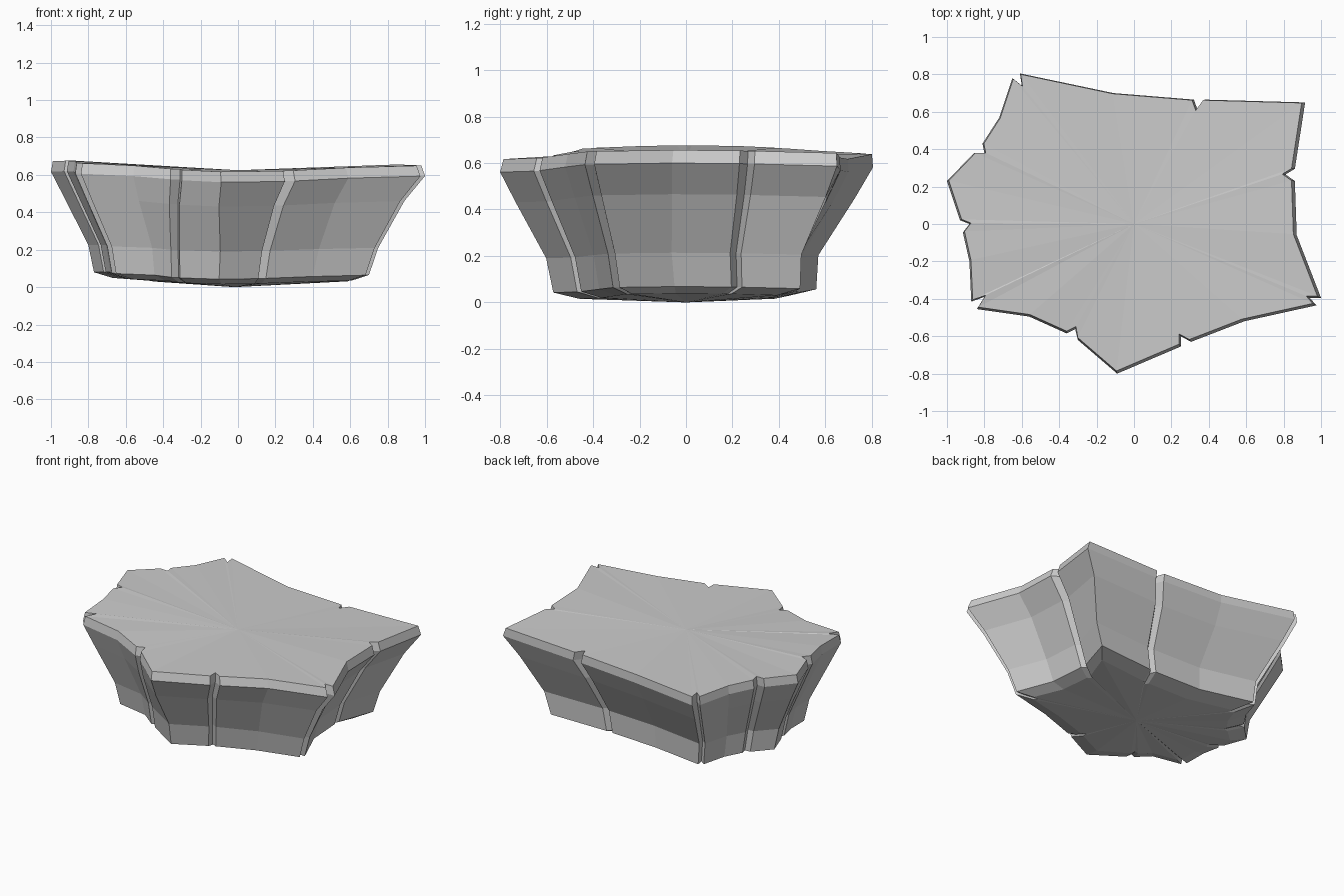
import bpy, bmesh

if "Cube" in bpy.data.objects:
    bpy.data.objects.remove(bpy.data.objects["Cube"])

# Jagged rock outline seen from above, counterclockwise, with small crack notches
outline = [(-.09, -.80), (.25, -.655), (.25, -.60), (.305, -.63), (.59, -.52),
           (.975, -.435), (.94, -.395), (1.0, -.395), (.87, -.06), (.86, .23),
           (.81, .265), (.86, .295), (.915, .65), (.38, .665), (.34, .61),
           (.32, .665), (-.11, .70), (-.61, .805), (-.60, .74), (-.65, .78),
           (-.72, .57), (-.81, .43), (-.80, .38), (-.855, .38), (-1.0, .23),
           (-.93, .02), (-.88, 0), (-.915, -.045), (-.88, -.20), (-.87, -.415),
           (-.80, -.39), (-.84, -.455), (-.56, -.495), (-.36, -.585),
           (-.31, -.56), (-.30, -.62)]

# Rings from underside to top: x scale, y scale, x shift, y shift, height, edge lift
rings = [(.64, .56, -.03, -.01, .015, .03),
         (.735, .705, -.035, -.007, .042, .033),
         (.775, .73, -.025, -.018, .19, .03),
         (.91, .91, -.02, -.005, .43, .045),
         (1.0, 1.0, 0, 0, .56, .05),
         (.985, .988, -.005, .005, .616, .05)]

# Sideways wander of some cracks and one corner as they run down the wall
drift = {1: (-.04, 0), 9: (-.01, .04), 33: (-.055, 0)}
drift = {i + k: d for i, d in drift.items() for k in range(3)}
drift[12] = (.03, .04)
drift.update({i: (.02, .01) for i in (13, 14, 15)})

bm = bmesh.new()
levels = []
for sx, sy, ox, oy, z, lift in rings:
    level = []
    t = max(0, min(1, (.56 - z) / .36))
    for i, (x, y) in enumerate(outline):
        dx, dy = drift.get(i, (0, 0))
        k = lift * (1.2 if x < 0 else .8) * x * x / (x * x + y * y)
        level.append(bm.verts.new((x * sx + ox + dx * t, y * sy + oy + dy * t, z + k)))
    levels.append(level)

# Wall bands
n = len(outline)
for low, high in zip(levels, levels[1:]):
    for i in range(n):
        j = (i + 1) % n
        bm.faces.new((low[i], low[j], high[j], high[i]))

# Fans closing the underside and the walkable top
under = bm.verts.new((-.02, 0, 0))
top = bm.verts.new((0, 0, .625))
for i in range(n):
    j = (i + 1) % n
    bm.faces.new((levels[0][j], levels[0][i], under))
    bm.faces.new((levels[-1][i], levels[-1][j], top))

bmesh.ops.recalc_face_normals(bm, faces=bm.faces)
mesh = bpy.data.meshes.new("rock_platform")
bm.to_mesh(mesh)
bm.free()
bpy.context.collection.objects.link(bpy.data.objects.new("rock_platform", mesh))
